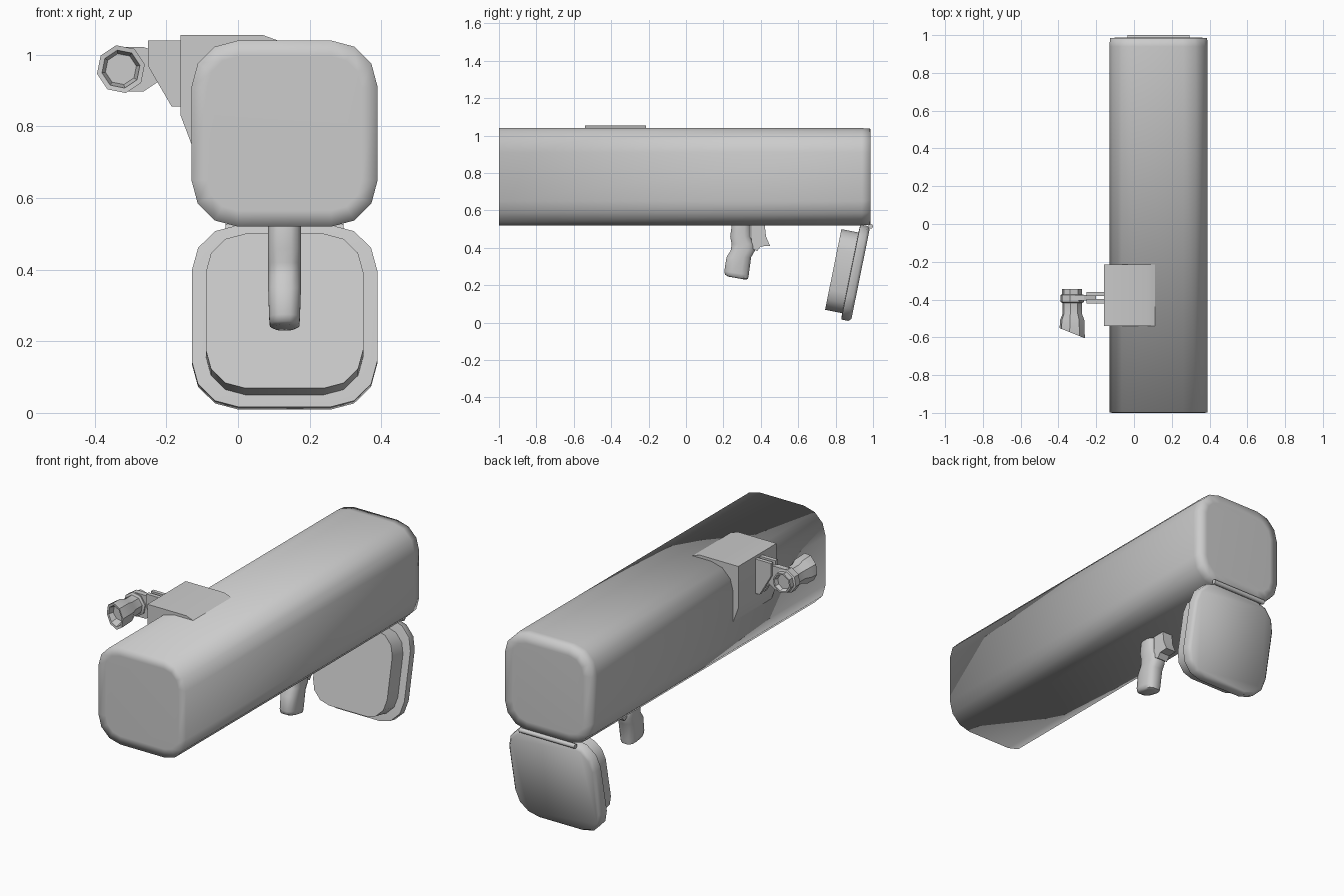
import bpy, bmesh, math
from mathutils import Matrix, Vector

if "Cube" in bpy.data.objects:
    bpy.data.objects.remove(bpy.data.objects["Cube"])


def loft(name, rings, angle=35):
    """Skin a list of equal-length point rings and cap both ends."""
    bm = bmesh.new()
    vs = [[bm.verts.new(p) for p in r] for r in rings]
    n = len(vs[0])
    for a, b in zip(vs, vs[1:]):
        for i in range(n):
            j = (i + 1) % n
            bm.faces.new((a[i], a[j], b[j], b[i]))
    bm.faces.new(vs[0])
    bm.faces.new(vs[-1])
    bmesh.ops.recalc_face_normals(bm, faces=bm.faces)
    me = bpy.data.meshes.new(name)
    bm.to_mesh(me)
    bm.free()
    ob = bpy.data.objects.new(name, me)
    bpy.context.collection.objects.link(ob)
    bpy.ops.object.select_all(action='DESELECT')
    ob.select_set(True)
    bpy.context.view_layer.objects.active = ob
    if angle >= 180:
        bpy.ops.object.shade_smooth()
    elif angle:
        bpy.ops.object.shade_smooth_by_angle(angle=math.radians(angle))
    return ob


def round_square(cx, cz, half, r, y, n=3):
    """Rounded square ring in the xz plane."""
    pts = []
    for k in range(4):
        mx, mz = [(1, 1), (-1, 1), (-1, -1), (1, -1)][k]
        for i in range(n + 1):
            a = math.radians(90 * k + 90 * i / n)
            pts.append((cx + mx * (half - r) + r * math.cos(a), y,
                        cz + mz * (half - r) + r * math.sin(a)))
    return pts


def disc(cx, cz, r, y, slant=0.0, n=8):
    """Octagon ring around the y axis; slant shears it with x."""
    pts = []
    for i in range(n):
        a = math.tau * (i + 0.25) / n
        dx = r * math.cos(a)
        pts.append((cx + dx, y - slant * dx, cz + r * math.sin(a)))
    return pts


def prism_y(name, pts, y0, y1, angle=35):
    return loft(name, [[(x, y, z) for x, z in pts] for y in (y0, y1)], angle)


# launcher tube with softly shaded ends
loft("tube_body", [round_square(0.13, 0.78, h, r, y) for h, r, y in (
    (0.215, 0.085, -1.0), (0.26, 0.13, -0.999), (0.26, 0.13, 0.94),
    (0.257, 0.13, 0.985), (0.21, 0.085, 0.987))], 180)

# open rear cover: outer plate and inner plug hung from the hinge
cover = loft("rear_cover", [round_square(0.13, -0.26, h, r, y) for h, r, y in (
    (0.23, 0.11, -0.055), (0.259, 0.13, -0.053), (0.259, 0.13, -0.015),
    (0.245, 0.12, 0.0))], 50)
plug = loft("cover_plug", [round_square(0.13, -0.265, 0.22, 0.11, y)
                           for y in (-0.148, -0.05)], 50)
for ob in (cover, plug):
    ob.data.transform(Matrix.Translation((0, 0.985, 0.515)) @ Matrix.Rotation(-0.2, 4, 'X'))

# hinge pin
loft("hinge_pin", [[(x, 0.987 + 0.013 * math.cos(i * math.tau / 8),
                     0.515 + 0.013 * math.sin(i * math.tau / 8)) for i in range(8)]
                   for x in (-0.035, 0.295)], 50)

# pistol grip: oval sections stacked down z (z, rear y, front y, half width, tilt)
rings = []
for z, y0, y1, w, tilt in (
        (0.53, 0.245, 0.345, 0.047, 0), (0.46, 0.235, 0.345, 0.047, 0),
        (0.42, 0.243, 0.365, 0.047, 0), (0.385, 0.237, 0.37, 0.047, 0),
        (0.35, 0.215, 0.35, 0.047, 0), (0.265, 0.203, 0.337, 0.044, 0.15),
        (0.245, 0.207, 0.333, 0.042, 0.18), (0.238, 0.225, 0.32, 0.028, 0.18)):
    ring = []
    for i in range(12):
        a = math.tau * (i + 0.5) / 12
        c, s = math.cos(a), math.sin(a)
        c = math.copysign(abs(c) ** 0.7, c)
        s = math.copysign(abs(s) ** 0.7, s)
        dy = (y1 - y0) / 2 * c
        ring.append((0.13 + w * s, (y0 + y1) / 2 + dy, z - tilt * dy))
    rings.append(ring)
loft("pistol_grip", rings, 60)

# trigger block
trigger = [(0.35, 0.53), (0.35, 0.40), (0.38, 0.382), (0.40, 0.408),
           (0.45, 0.41), (0.428, 0.46), (0.42, 0.53)]
loft("trigger", [[(x, y, z) for y, z in trigger] for x in (0.10, 0.16)], 40)

# saddle plate wrapped over the upper edge of the tube
prism_y("sight_saddle", [(0.125, 1.035), (0.07, 1.055), (-0.16, 1.055), (-0.16, 0.83),
                         (-0.128, 0.745), (-0.11, 0.745), (-0.11, 0.95),
                         (-0.04, 1.02), (0.10, 1.025)], -0.54, -0.215, 30)

# pair of bracket plates and the arm between them
plate = [(-0.155, 1.04), (-0.252, 1.04), (-0.252, 0.97), (-0.185, 0.855), (-0.155, 0.855)]
for name, y0, y1 in (("bracket_rear", -0.38, -0.36), ("bracket_front", -0.42, -0.398)):
    prism_y(name, plate, y0, y1, 0)
prism_y("sight_arm", [(-0.20, 1.0), (-0.265, 1.022), (-0.33, 1.022),
                      (-0.33, 0.897), (-0.265, 0.897), (-0.20, 0.94)], -0.405, -0.375, 0)

# optical sight with clamp ring and slanted hollow eyecup (y, radius, slant)
loft("optical_sight", [disc(-0.327, 0.96, r, y, s) for y, r, s in (
    (-0.365, 0.038, 0), (-0.345, 0.046, 0), (-0.345, 0.054, 0), (-0.372, 0.054, 0),
    (-0.376, 0.064, 0), (-0.412, 0.064, 0), (-0.418, 0.052, 0), (-0.475, 0.052, 0),
    (-0.51, 0.066, 0), (-0.578, 0.068, 0.4), (-0.576, 0.054, 0.4),
    (-0.53, 0.044, 0))], 40)
